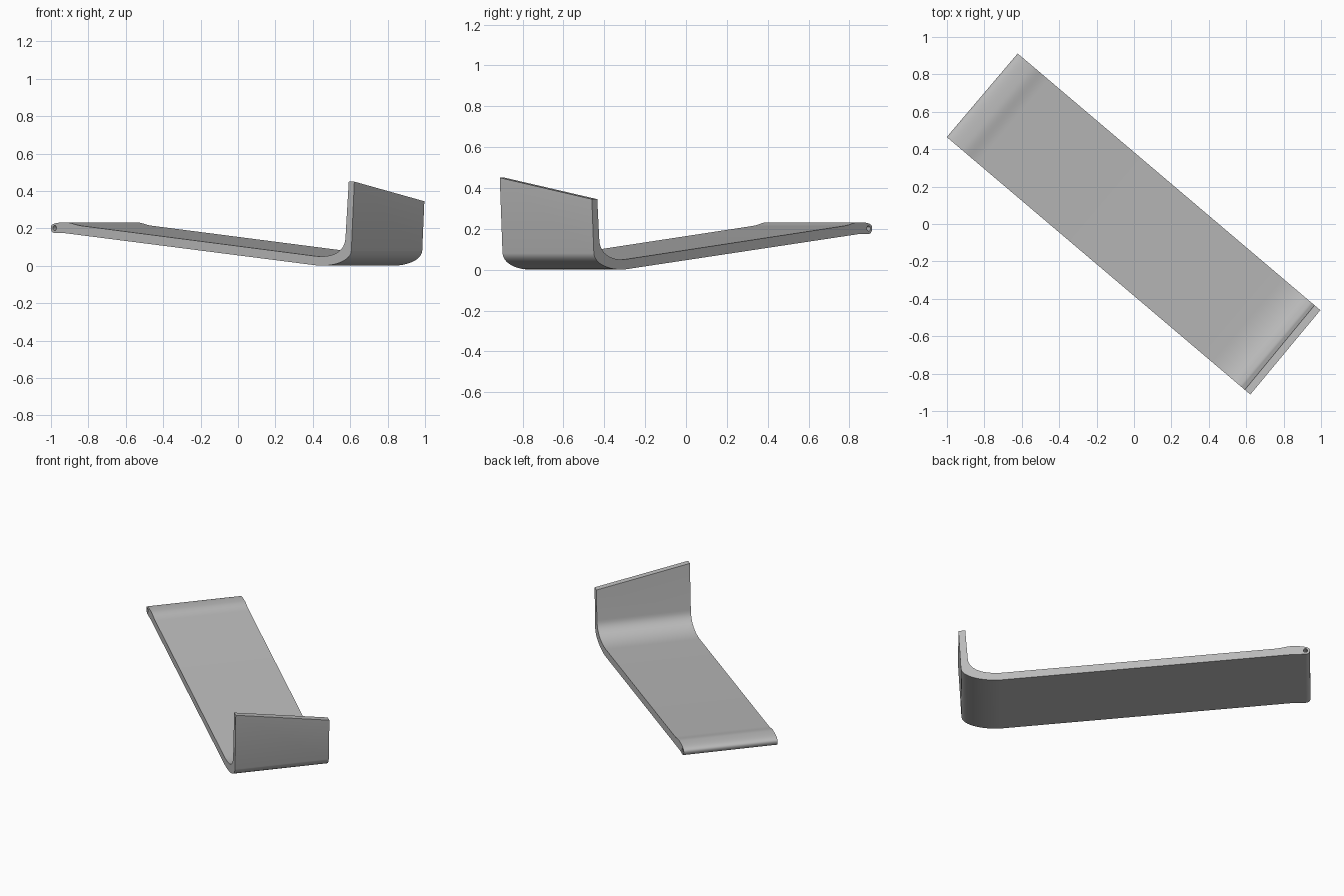
import bpy, bmesh, math
from mathutils import Vector, Matrix

cube = bpy.data.objects.get("Cube")
if cube:
    bpy.data.objects.remove(cube, do_unlink=True)

HALF_WIDTH = 0.293
ANGLE = math.radians(-40.3)


def bezier(a, b, c, d, steps=14):
    a, b, c, d = map(Vector, (a, b, c, d))
    return [a * (1 - t) ** 3 + b * 3 * t * (1 - t) ** 2 + c * 3 * t * t * (1 - t) + d * t ** 3
            for t in (i / steps for i in range(steps + 1))]


# Material
grey = bpy.data.materials.new("Plain grey")
grey.use_nodes = True
grey.diffuse_color = (0.5, 0.5, 0.5, 1)
grey.node_tree.nodes["Principled BSDF"].inputs["Base Color"].default_value = (0.5, 0.5, 0.5, 1)

# Side profile of the bent strip: length along the strip, then height
outline = bezier((-1.036, 0.175), (-1.052, 0.175), (-1.064, 0.187), (-1.064, 0.203), 8)
outline += bezier((-1.064, 0.203), (-1.064, 0.225), (-1.03, 0.232), (-0.96, 0.232))[1:]
outline += bezier((-0.96, 0.232), (-0.92, 0.232), (-0.90, 0.219), (-0.85, 0.214), 10)[1:]
outline += bezier((0.79, 0.052), (0.90, 0.042), (0.998, 0.07), (1.002, 0.15))
outline += [Vector((1.025, 0.45)), Vector((1.064, 0.45))]
outline += bezier((1.043, 0.08), (1.035, 0.02), (0.90, -0.006), (0.80, 0.002))
outline += [Vector((-0.97, 0.175))]

# Bent strip, with the raised lip cut lower on its left side
bm = bmesh.new()
face = bm.faces.new([bm.verts.new((p.x, -HALF_WIDTH, p.y)) for p in outline])
extruded = bmesh.ops.extrude_face_region(bm, geom=[face])["geom"]
for v in extruded:
    if isinstance(v, bmesh.types.BMVert):
        v.co.y = HALF_WIDTH
        if v.co.z > 0.4:
            v.co.z = 0.345
            v.co.x -= 0.006 if v.co.x > 1.04 else 0.008
bmesh.ops.recalc_face_normals(bm, faces=bm.faces)
mesh = bpy.data.meshes.new("bent_strip")
bm.to_mesh(mesh)
bm.free()
mesh.materials.append(grey)
strip = bpy.data.objects.new("bent_strip", mesh)
bpy.context.collection.objects.link(strip)

# Pin hole through the rounded end
bpy.ops.mesh.primitive_cylinder_add(vertices=24, radius=0.013, depth=1,
                                    location=(-1.037, 0, 0.202), rotation=(math.pi / 2, 0, 0))
cutter = bpy.context.object
cutter.name = "pin_hole_cutter"
cutter.data.materials.append(grey)
cut = strip.modifiers.new("Pin hole", "BOOLEAN")
cut.object = cutter
cut.solver = "EXACT"

bpy.ops.object.select_all(action="DESELECT")
strip.select_set(True)
bpy.context.view_layer.objects.active = strip
bpy.ops.object.modifier_apply(modifier=cut.name)
bpy.data.objects.remove(cutter, do_unlink=True)
bpy.ops.object.shade_smooth_by_angle(angle=math.radians(30))

# Turn the strip diagonally
strip.data.transform(Matrix.Rotation(ANGLE, 4, "Z"))
